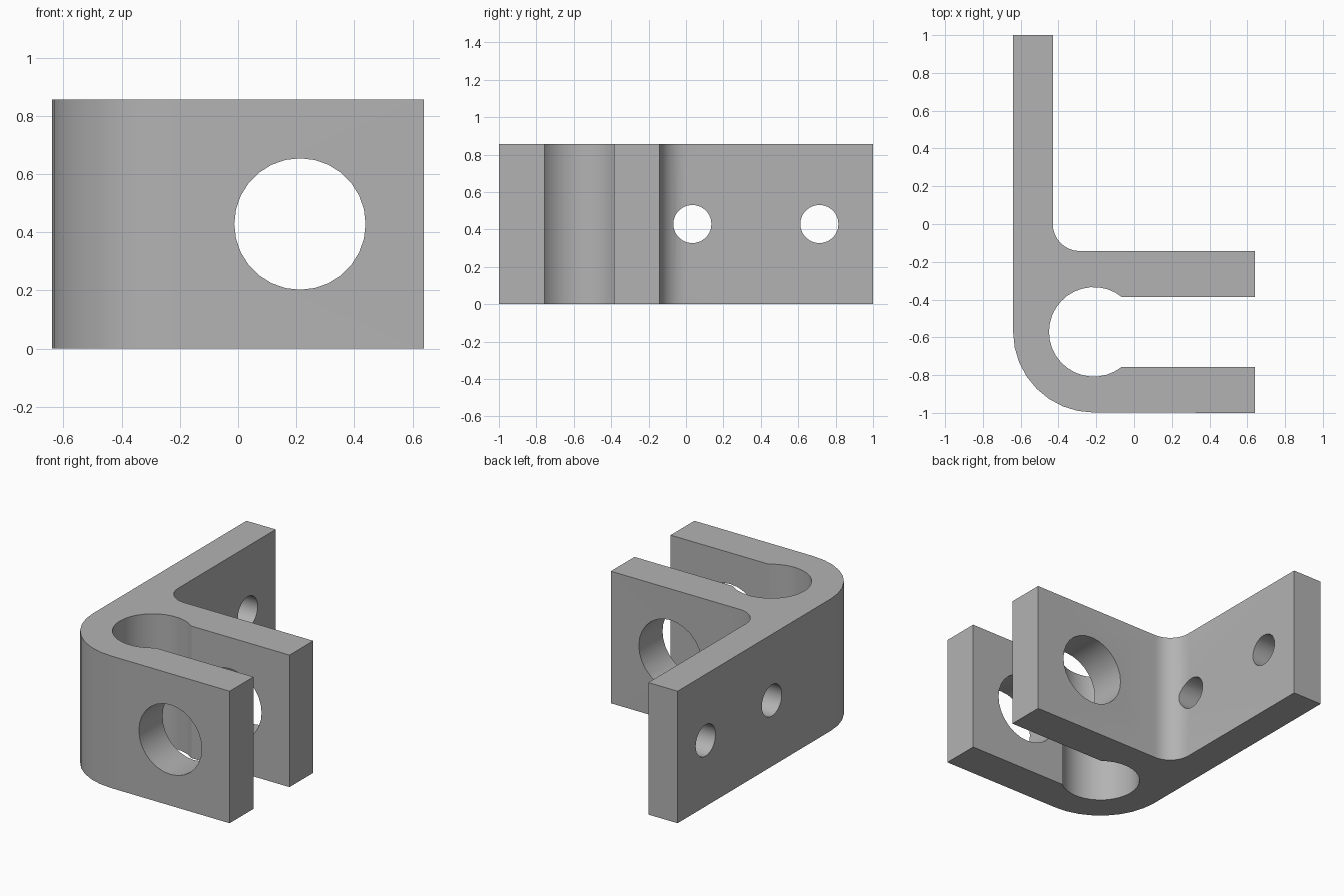
import bpy, bmesh
from math import cos, sin, asin, radians, pi
from mathutils import Matrix

cube = bpy.data.objects.get("Cube")
if cube:
    bpy.data.objects.remove(cube, do_unlink=True)

HEIGHT = 0.857
MID = HEIGHT / 2
X0, X1 = -0.64, 0.64
CX, CY = -0.213, -0.571        # centre of the hinge bore and outer bend
BORE, SLOT = 0.237, 0.185      # bore radius, half width of the slot

grey = bpy.data.materials.new("plain_grey")
grey.use_nodes = True
colour = (0.45, 0.45, 0.45, 1)
grey.diffuse_color = colour
grey.node_tree.nodes["Principled BSDF"].inputs["Base Color"].default_value = colour


def arc(cx, cy, r, start, end, steps):
    angles = [radians(start + (end - start) * i / steps) for i in range(steps + 1)]
    return [(cx + r * cos(a), cy + r * sin(a)) for a in angles]


def make_object(name, bm):
    mesh = bpy.data.meshes.new(name)
    bmesh.ops.recalc_face_normals(bm, faces=bm.faces)
    bm.to_mesh(mesh)
    bm.free()
    mesh.materials.append(grey)
    obj = bpy.data.objects.new(name, mesh)
    bpy.context.collection.objects.link(obj)
    return obj


# Bracket outline: wall, outer bend, front jaw, bore, rear jaw, inner fillet
mouth = asin(SLOT / BORE) * 180 / pi
outline = [(X0, 1)]
outline += arc(CX, CY, CX - X0, 180, 270, 8)
outline += [(X1, -1), (X1, CY - SLOT)]
outline += arc(CX, CY, BORE, 360 - mouth, mouth, 24)
outline += [(X1, CY + SLOT), (X1, -0.143)]
outline += arc(-0.287, 0, 0.143, 270, 180, 8)
outline += [(-0.43, 1)]

bm = bmesh.new()
base = bm.faces.new([bm.verts.new((x, y, 0)) for x, y in outline])
top = bmesh.ops.extrude_face_region(bm, geom=[base])["geom"]
bmesh.ops.translate(bm, vec=(0, 0, HEIGHT),
                    verts=[g for g in top if isinstance(g, bmesh.types.BMVert)])
bracket = make_object("clevis_bracket", bm)


# Round holes through the jaws and the mounting wall
def drill(name, location, radius, axis, length, sides):
    bm = bmesh.new()
    bmesh.ops.create_cone(bm, cap_ends=True, segments=sides, radius1=radius,
                          radius2=radius, depth=length,
                          matrix=Matrix.Translation(location)
                          @ Matrix.Rotation(pi / 2, 4, axis))
    cutter = make_object(name, bm)
    cutter.hide_render = True
    cut = bracket.modifiers.new(name, 'BOOLEAN')
    cut.operation = 'DIFFERENCE'
    cut.solver = 'EXACT'
    cut.object = cutter
    return cutter


cutters = [drill("jaw_hole_cutter", (0.213, CY, MID), 0.226, 'X', 1.2, 28)]
for i, y in enumerate((0.034, 0.713)):
    cutters.append(drill(f"mounting_hole_cutter_{i + 1}", (-0.535, y, MID),
                         0.102, 'Y', 0.5, 28))

bpy.ops.object.select_all(action='DESELECT')
bpy.context.view_layer.objects.active = bracket
bracket.select_set(True)
for name in [m.name for m in bracket.modifiers]:
    bpy.ops.object.modifier_apply(modifier=name)
for cutter in cutters:
    bpy.data.objects.remove(cutter, do_unlink=True)

bpy.ops.object.shade_smooth_by_angle(angle=radians(30))
